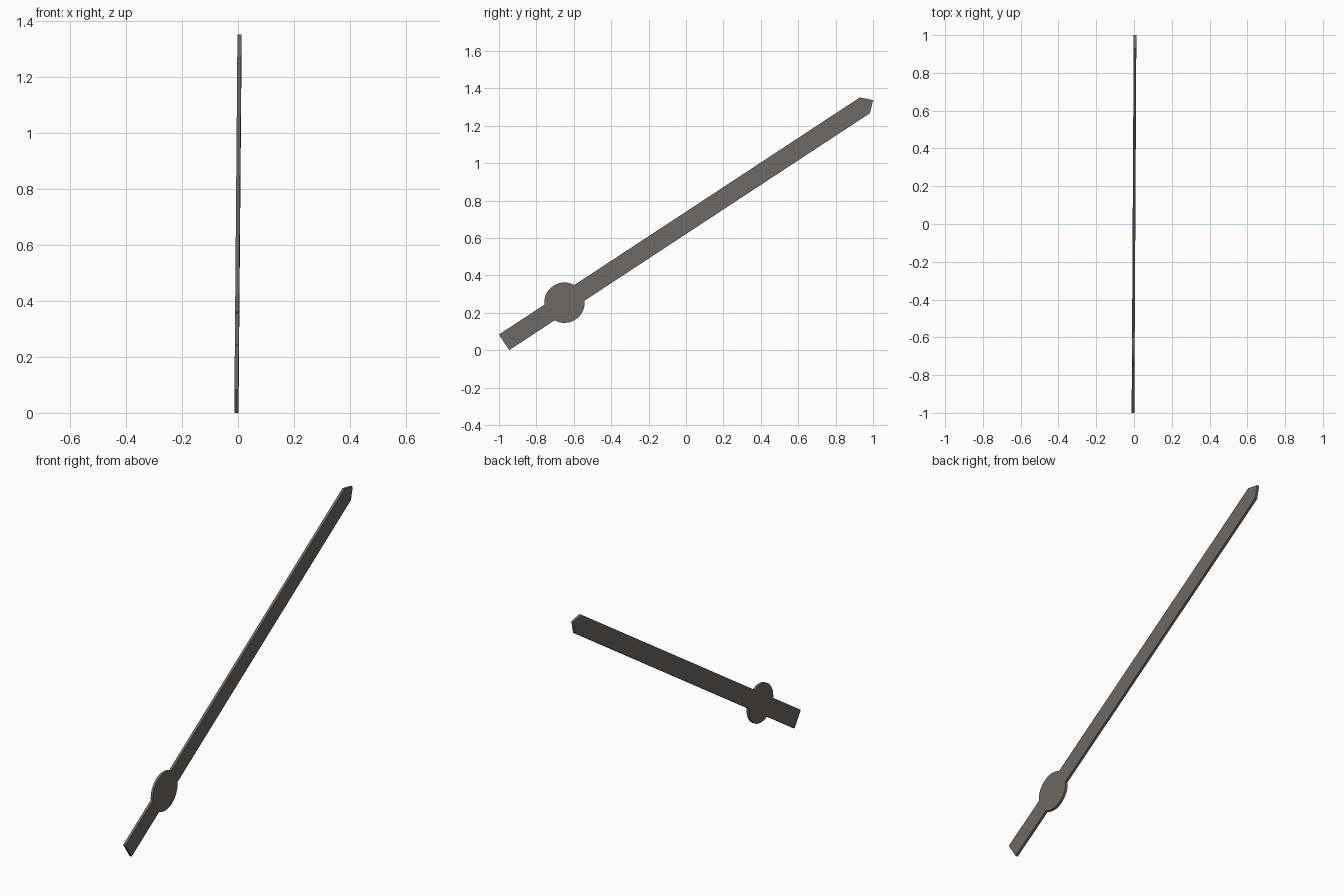
import bpy, bmesh, math

if "Cube" in bpy.data.objects:
    bpy.data.objects.remove(bpy.data.objects["Cube"])

ANGLE = math.radians(33.3)        # slope of the hand
HUB_Y, HUB_Z = -0.65, 0.2537      # hub centre
HALF_W, HUB_R = 0.05, 0.108       # bar half width, hub radius
TAIL, SHOULDER, TIP = -0.386, 1.922, 1.974
THICK, LEAN = 0.0142, 0.0055      # plate thickness, slight sideways lean
STEPS = 16


def arc(a0, a1):
    return [(HUB_R * math.cos(a0 + (a1 - a0) * i / STEPS),
             HUB_R * math.sin(a0 + (a1 - a0) * i / STEPS)) for i in range(STEPS + 1)]


# Outline along the hand: tail, lower hub arc, pointed tip, upper hub arc
a = math.asin(HALF_W / HUB_R)
outline = [(TAIL, -HALF_W)] + arc(math.pi + a, 2 * math.pi - a)
outline += [(SHOULDER, -HALF_W), (TIP, 0), (SHOULDER, HALF_W)]
outline += arc(a, math.pi - a) + [(TAIL, HALF_W)]

# Rotate into the yz plane, lean and extrude to a thin plate
bm = bmesh.new()
verts = []
for u, v in outline:
    y = HUB_Y + u * math.cos(ANGLE) - v * math.sin(ANGLE)
    z = HUB_Z + u * math.sin(ANGLE) + v * math.cos(ANGLE)
    verts.append(bm.verts.new((LEAN * y - THICK / 2, y, z)))
face = bm.faces.new(verts)
ext = bmesh.ops.extrude_face_region(bm, geom=[face], use_keep_orig=True)
bmesh.ops.translate(bm, vec=(THICK, 0, 0),
                    verts=[g for g in ext["geom"] if isinstance(g, bmesh.types.BMVert)])
bmesh.ops.recalc_face_normals(bm, faces=bm.faces)

mesh = bpy.data.meshes.new("clock_hand")
bm.to_mesh(mesh)
bm.free()
hand = bpy.data.objects.new("clock_hand", mesh)
bpy.context.collection.objects.link(hand)

# Dark warm grey
mat = bpy.data.materials.new("dark_grey")
mat.diffuse_color = (0.15, 0.14, 0.13, 1)
mat.use_nodes = True
mat.node_tree.nodes["Principled BSDF"].inputs["Base Color"].default_value = mat.diffuse_color
mesh.materials.append(mat)
